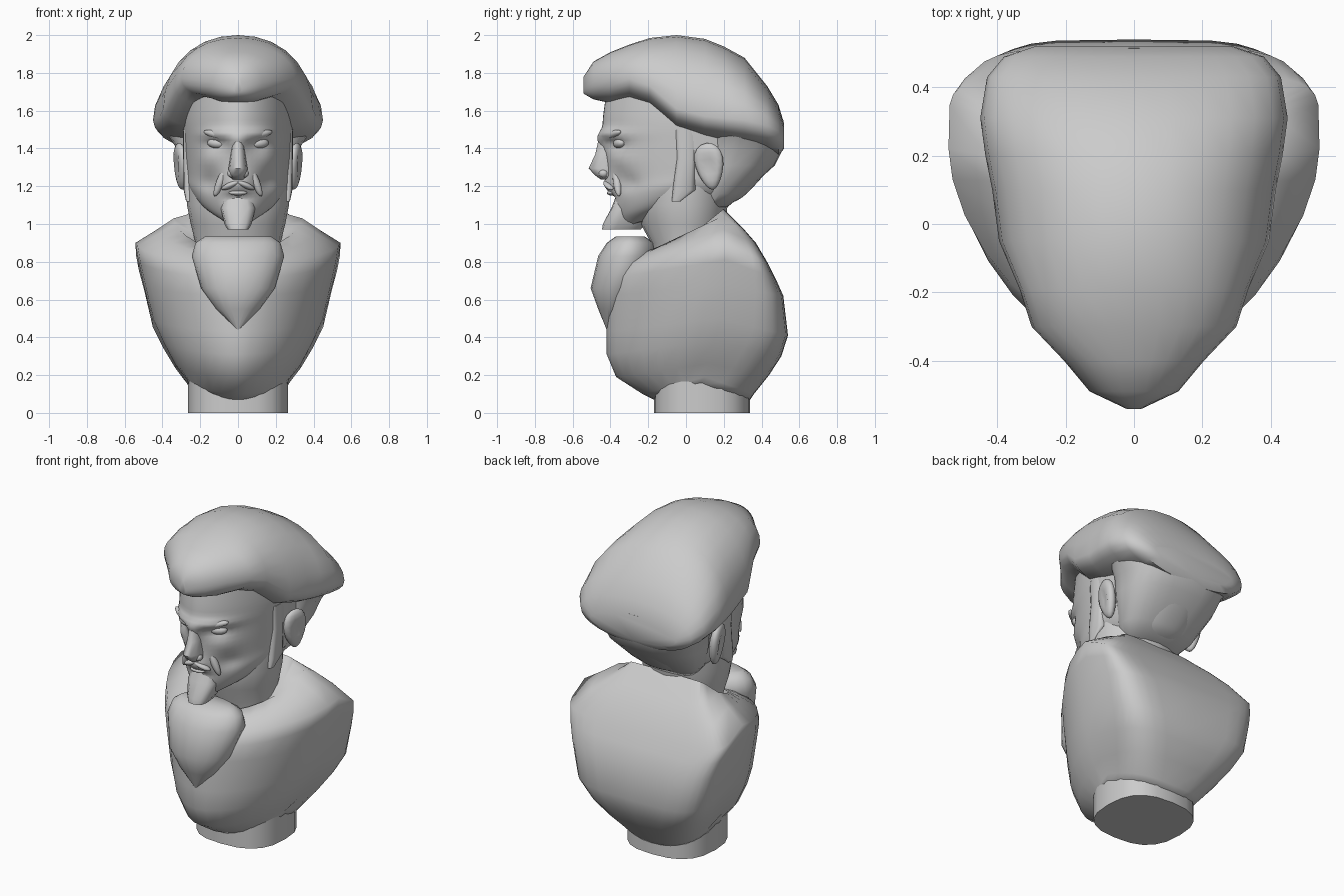
import bpy, bmesh, math
from mathutils import Matrix, Vector, Euler


def finish(bm, name, angle=50):
    bmesh.ops.remove_doubles(bm, verts=bm.verts, dist=1e-5)
    bmesh.ops.recalc_face_normals(bm, faces=bm.faces)
    me = bpy.data.meshes.new(name)
    bm.to_mesh(me)
    bm.free()
    ob = bpy.data.objects.new(name, me)
    bpy.context.collection.objects.link(ob)
    bpy.ops.object.select_all(action='DESELECT')
    ob.select_set(True)
    bpy.context.view_layer.objects.active = ob
    bpy.ops.object.shade_smooth_by_angle(angle=math.radians(angle))
    return ob


def refine(rings, steps):
    # Catmull-Rom interpolation between rings
    out = []
    for i in range(len(rings) - 1):
        q = [rings[max(0, min(len(rings) - 1, i + k))] for k in (-1, 0, 1, 2)]
        for s in range(steps):
            t = s / steps
            out.append([0.5 * (2*b + (c-a)*t + (2*a-5*b+4*c-d)*t*t + (3*b-a-3*c+d)*t**3)
                        for a, b, c, d in zip(*q)])
    return out + [rings[-1]]


def loft(name, rings, n=20, pf=2.0, pb=(2.0, 2.0), dx=0, swap=False, shape=None, angle=50):
    # ring: z at front, side, back; half width; y at front, widest point, back
    bm = bmesh.new()
    loops = []
    for i, (zf, zs, zb, hw, yf, yc, yb) in enumerate(rings):
        back = pb[0] + (pb[1] - pb[0]) * i / (len(rings) - 1)
        loop = []
        for j in range(n):
            t = 2 * math.pi * j / n
            c, s = math.cos(t), math.sin(t)
            p = pf if s < 0 else back
            k = abs(s) ** (2 / p)
            x = math.copysign(abs(c) ** (2 / p), c) * hw + dx
            y = yc + ((yf if s < 0 else yb) - yc) * k
            z = zs + ((zf if s < 0 else zb) - zs) * k
            co = Vector((x, z, y) if swap else (x, y, z))
            if shape:
                shape(co)
            loop.append(bm.verts.new(co))
        loops.append(loop)
    for a, b in zip(loops, loops[1:]):
        for j in range(n):
            bm.faces.new((a[j], a[(j+1) % n], b[(j+1) % n], b[j]))
    bm.faces.new(loops[0])
    bm.faces.new(loops[-1])
    return finish(bm, name, angle)


def flat(z, hw, yf, yc, yb):
    return (z, z, z, hw, yf, yc, yb)


def blob(name, loc, size, rot=(0, 0, 0), sides=(1, -1), shape=None):
    # ellipsoid, mirrored across x for a pair
    for s in sides:
        bm = bmesh.new()
        bmesh.ops.create_uvsphere(bm, u_segments=14, v_segments=10, radius=1)
        for v in bm.verts:
            if shape:
                shape(v.co)
        m = (Matrix.Diagonal((s, 1, 1, 1)) @ Matrix.Translation(loc)
             @ Euler(rot).to_matrix().to_4x4() @ Matrix.Diagonal((*size, 1)))
        bm.transform(m)
        finish(bm, name, 70)


# Pedestal
loft("pedestal", [flat(z, .265, -.17, .085, .34) for z in (0, .10, .20)],
     n=20, pf=2.6, pb=(2.6, 2.6))

# Torso with cut shoulders and sloping collar
loft("torso", [
    (.07, .15, .07, .262, -.17, .085, .34),
    (.10, .19, .10, .275, -.23, .10, .36),
    (.19, .26, .20, .335, -.37, .12, .44),
    (.31, .38, .30, .40, -.42, .15, .505),
    (.43, .50, .41, .455, -.42, .18, .54),
    (.62, .68, .62, .50, -.42, .20, .515),
    (.71, .81, .71, .528, -.41, .21, .475),
    (.78, .90, .79, .543, -.36, .22, .435),
    (.83, .97, .90, .43, -.28, .20, .37),
    (.85, 1.03, .98, .34, -.21, .17, .30),
    (.78, 1.0, 1.08, .26, -.16, .10, .20)], n=32, pf=1.75, pb=(2.4, 8), angle=75)

# Shield-shaped bib on the chest
loft("bib", [
    flat(.44, .01, -.42, -.40, -.36),
    flat(.55, .115, -.465, -.39, -.30),
    flat(.66, .195, -.505, -.36, -.25),
    flat(.83, .245, -.465, -.31, -.15),
    flat(.90, .225, -.42, -.30, -.17),
    flat(.935, .175, -.37, -.30, -.22)], n=20)

# Neck
loft("neck", [
    flat(.75, .22, -.17, 0, .15),
    flat(.90, .225, -.185, 0, .18),
    flat(1.0, .25, -.24, 0, .21),
    flat(1.10, .27, -.25, 0, .22),
    flat(1.22, .27, -.25, 0, .24)], n=20)

# Head with sculpted brow, sockets, cheeks and muzzle: x, z, spread x, spread z, push
BUMPS = [(.11, 1.475, .09, .028, -.035), (0, 1.44, .05, .05, -.035),
         (.115, 1.42, .05, .028, .03), (.16, 1.34, .05, .04, -.015),
         (.15, 1.22, .05, .05, .03), (0, 1.21, .07, .04, -.025),
         (0, 1.135, .06, .02, .025)]


def sculpt(co):
    if co.y < -.1:
        co.y += sum(a * math.exp(-((abs(co.x) - x) / sx) ** 2 - ((co.z - z) / sz) ** 2)
                    for x, z, sx, sz, a in BUMPS)


loft("head", refine([
    (.98, 1.06, 1.08, .09, -.34, -.10, .12),
    (1.04, 1.12, 1.12, .20, -.37, -.05, .26),
    (1.14, 1.20, 1.18, .26, -.395, 0, .34),
    (1.25, 1.28, 1.31, .275, -.415, .05, .45),
    (1.42, 1.42, 1.41, .285, -.43, .05, .48),
    (1.55, 1.55, 1.52, .29, -.44, .05, .48),
    (1.70, 1.70, 1.70, .28, -.42, .05, .40)], 6), n=64, pf=1.85, pb=(2.2, 2.5), shape=sculpt)

# Hair at the back of the head, running up under the cap
loft("back_hair", [
    flat(1.09, .17, .05, .14, .22),
    flat(1.16, .235, .06, .18, .305),
    flat(1.31, .30, .08, .25, .47),
    flat(1.40, .325, .10, .28, .515),
    flat(1.47, .37, .12, .29, .52),
    flat(1.55, .42, .12, .30, .515)], n=24, pb=(2.4, 2.8), pf=2.4)

# Nose
loft("nose", [
    flat(1.235, .03, -.45, -.40, -.36),
    flat(1.26, .05, -.485, -.42, -.36),
    flat(1.295, .05, -.515, -.43, -.36),
    flat(1.37, .038, -.48, -.42, -.36),
    flat(1.46, .03, -.46, -.41, -.36)], n=12)
blob("nostril", (.036, -.437, 1.268), (.022, .026, .022))

# Eyes and slanted brows
blob("eye", (.113, -.352, 1.427), (.052, .03, .027), (0, -.08, .35))
blob("brow", (.115, -.385, 1.474), (.078, .022, .02), (0, -.2, .5))

# Mouth and cheek folds
blob("upper_lip", (.04, -.41, 1.205), (.055, .024, .016), (0, .4, .35))
blob("lower_lip", (0, -.395, 1.165), (.05, .024, .014), sides=(1,))
blob("cheek_fold", (.092, -.365, 1.225), (.022, .022, .085), (0, -.4, .3))

# Jutting goatee
loft("goatee", [
    flat(.97, .055, -.445, -.38, -.24),
    flat(1.0, .072, -.44, -.36, -.22),
    flat(1.085, .092, -.395, -.34, -.22),
    flat(1.15, .075, -.37, -.33, -.24)], n=12, pf=2.6)

# Sideburns
for s in (1, -1):
    loft("sideburn", [
        flat(1.12, .015, -.075, -.05, -.03),
        flat(1.18, .028, -.07, -.02, .05),
        flat(1.35, .03, -.05, 0, .05),
        flat(1.50, .03, -.06, 0, .06)], n=12, pf=3, pb=(3, 3), dx=.26 * s)


# Ears, hollowed on the outside
def ear_shape(co):
    r = co.y ** 2 + co.z ** 2
    if co.x > 0:
        co.x -= .7 * math.exp(-r / .25)
    co.y *= .8 + .25 * co.z


blob("ear", (.302, .125, 1.305), (.04, .095, .125), (.12, .1, -.25), shape=ear_shape)

# Swept cap, lofted front to back: y, half width, z bottom, widest, top
CAP = [(-.542, .02, 1.69, 1.73, 1.78), (-.49, .13, 1.66, 1.75, 1.86),
       (-.40, .205, 1.64, 1.76, 1.91), (-.30, .30, 1.655, 1.77, 1.95),
       (-.19, .335, 1.61, 1.73, 1.985), (-.05, .395, 1.49, 1.61, 2.0),
       (.10, .415, 1.44, 1.57, 1.98), (.20, .435, 1.42, 1.56, 1.94),
       (.31, .45, 1.40, 1.55, 1.88), (.43, .43, 1.38, 1.52, 1.73),
       (.49, .38, 1.36, 1.49, 1.63), (.52, .29, 1.40, 1.46, 1.53)]
loft("cap", [(y, y, y, hw, zb, zc, zt) for y, hw, zb, zc, zt in CAP],
     n=28, pf=2.2, pb=(2.2, 2.0), swap=True, angle=60)
